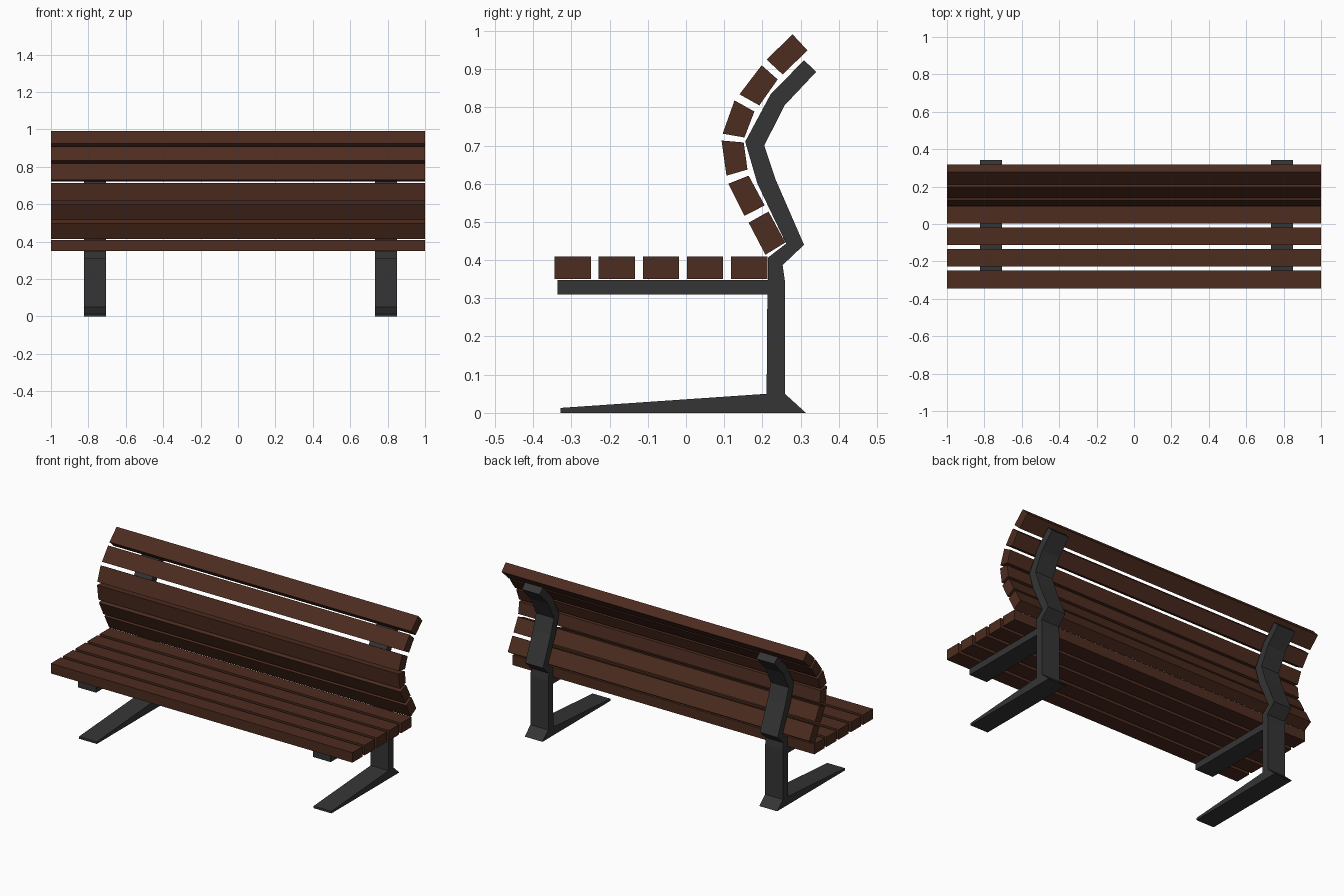
import bpy, bmesh

if "Cube" in bpy.data.objects:
    bpy.data.objects.remove(bpy.data.objects["Cube"])

def material(name, rgb):
    m = bpy.data.materials.new(name)
    m.diffuse_color = (*rgb, 1)
    m.use_nodes = True
    m.node_tree.nodes["Principled BSDF"].inputs["Base Color"].default_value = m.diffuse_color
    return m

wood = material("dark_wood", (0.075, 0.025, 0.014))
metal = material("dark_metal", (0.035, 0.035, 0.036))

def extrude_profile(name, profile, x0, x1, mat):
    """Extrude a closed (y, z) profile along x."""
    bm = bmesh.new()
    face = bm.faces.new([bm.verts.new((x0, y, z)) for y, z in profile])
    ext = bmesh.ops.extrude_face_region(bm, geom=[face])
    verts = [g for g in ext["geom"] if isinstance(g, bmesh.types.BMVert)]
    bmesh.ops.translate(bm, verts=verts, vec=(x1 - x0, 0, 0))
    bmesh.ops.recalc_face_normals(bm, faces=bm.faces)
    me = bpy.data.meshes.new(name)
    bm.to_mesh(me)
    bm.free()
    me.materials.append(mat)
    ob = bpy.data.objects.new(name, me)
    bpy.context.collection.objects.link(ob)
    return ob

# Side frames: foot, post, curved back support and seat arm in one profile
frame = [(-.329, 0), (.314, 0), (.259, .05), (.259, .345), (.253, .387),
         (.309, .44), (.235, .61), (.205, .70), (.258, .805), (.341, .893),
         (.309, .923), (.222, .835), (.155, .71), (.187, .60), (.262, .443),
         (.215, .407), (.214, .348), (-.336, .348), (-.336, .31), (.213, .31),
         (.211, .05), (-.329, .013)]
for side, x in (("left", -.765), ("right", .791)):
    extrude_profile(side + "_frame", frame, x - .059, x + .059, metal)

# Seat slats
for i in range(5):
    y = -.344 + i * .1155
    extrude_profile(f"seat_slat_{i + 1}",
                    [(y, .35), (y + .095, .35), (y + .095, .41), (y, .41)],
                    -1, 1, wood)

# Backrest slats following the curve
back = [[(.164, .498), (.216, .527), (.260, .446), (.208, .414)],
        [(.111, .600), (.164, .621), (.206, .543), (.153, .516)],
        [(.093, .713), (.151, .708), (.161, .637), (.106, .621)],
        [(.127, .818), (.179, .789), (.153, .721), (.096, .731)],
        [(.198, .910), (.240, .873), (.192, .805), (.140, .834)],
        [(.279, .991), (.318, .949), (.253, .886), (.211, .925)]]
for i, profile in enumerate(back):
    extrude_profile(f"back_slat_{i + 1}", profile, -1, 1, wood)
